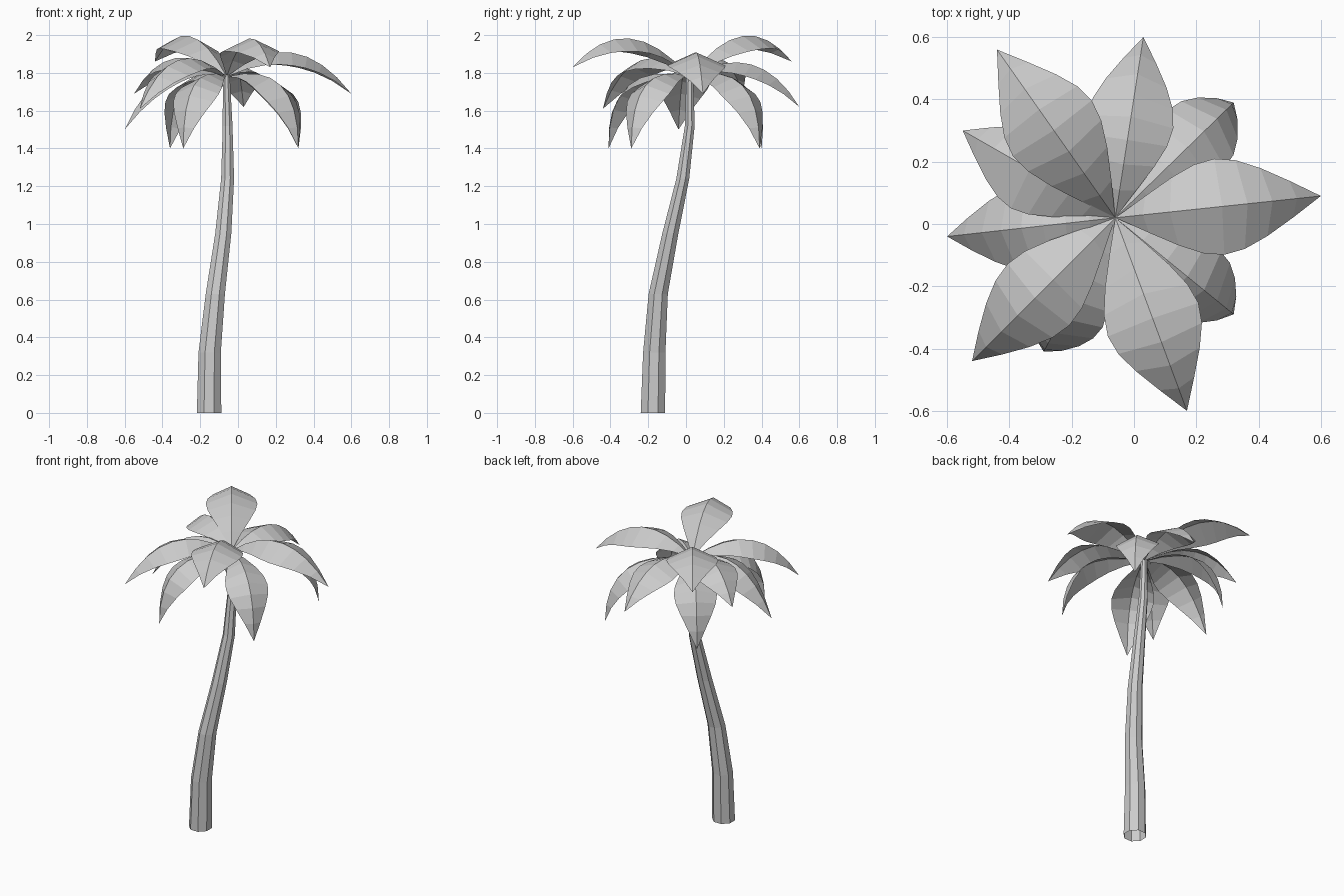
import bpy, bmesh
from math import sin, cos, pi
from mathutils import Vector

cube = bpy.data.objects.get("Cube")
if cube:
    bpy.data.objects.remove(cube, do_unlink=True)

grey = bpy.data.materials.new("plain_grey")
grey.use_nodes = True
tone = (0.6, 0.6, 0.6, 1)
grey.diffuse_color = tone
grey.node_tree.nodes["Principled BSDF"].inputs["Base Color"].default_value = tone

CROWN = Vector((-0.06, 0.02, 1.78))
UP = Vector((0, 0, 1))


def finish(bm, name):
    mesh = bpy.data.meshes.new(name)
    bm.to_mesh(mesh)
    bm.free()
    mesh.materials.append(grey)
    obj = bpy.data.objects.new(name, mesh)
    bpy.context.collection.objects.link(obj)
    return obj


def loft(bm, rows, closed):
    """Join neighbouring rows of vertices with quads."""
    for a, b in zip(rows, rows[1:]):
        n = len(a)
        for i in range(n if closed else n - 1):
            j = (i + 1) % n
            bm.faces.new((a[i], a[j], b[j], b[i]))


def trunk(path, sides=8):
    """Bent, tapering, open tube of level rings: x, y, z, radius."""
    bm = bmesh.new()
    rows = []
    for x, y, z, r in path:
        angles = [2 * pi * (i + 0.5) / sides for i in range(sides)]
        rows.append([bm.verts.new((x + r * cos(a), y + r * sin(a), z)) for a in angles])
    loft(bm, rows, True)
    return finish(bm, "trunk")


def frond(name, tip, reach, lift, width, steps=8):
    """Arching leaf with a raised midrib; reach and lift place the bend."""
    tip = Vector(tip)
    out = Vector((tip.x - CROWN.x, tip.y - CROWN.y, 0))
    bend = CROWN + out * reach
    bend.z = lift
    side = UP.cross(out).normalized()
    bm = bmesh.new()
    rows = []
    for k in range(steps + 1):
        t = k / steps
        mid = CROWN * (1 - t) ** 2 + bend * 2 * t * (1 - t) + tip * t * t
        along = ((bend - CROWN) * (1 - t) + (tip - bend) * t).normalized()
        normal = along.cross(side)
        half = width * sin(pi * t)
        drop = normal * half * 0.45
        rows.append([bm.verts.new(p) for p in
                     (mid - side * half - drop, mid, mid + side * half - drop)])
    loft(bm, rows, False)
    bmesh.ops.remove_doubles(bm, verts=bm.verts[:], dist=0.0005)
    # Upper side faces outward
    for f in bm.faces:
        f.normal_update()
    if sum(f.normal.z for f in bm.faces) < 0:
        bmesh.ops.reverse_faces(bm, faces=bm.faces[:])
    return finish(bm, name)


trunk([(-0.153, -0.175, 0, 0.07), (-0.15, -0.168, 0.32, 0.064),
       (-0.12, -0.147, 0.63, 0.055), (-0.078, -0.083, 0.95, 0.046),
       (-0.055, -0.017, 1.24, 0.037), (-0.055, 0.02, 1.52, 0.028),
       (-0.062, 0.02, 1.79, 0.02)])

# Top tier: tip position, height of bend
for i, (tip, lift) in enumerate([((0.6, 0.09, 1.69), 2.08),
                                 ((-0.44, 0.56, 1.86), 2.17),
                                 ((0.17, -0.6, 1.83), 2.16)]):
    frond(f"upper_frond_{i + 1}", tip, 0.54, lift, 0.155)

# Middle tier
for i, (tip, lift) in enumerate([((0.03, 0.6, 1.62), 1.99),
                                 ((-0.55, 0.3, 1.69), 2.02),
                                 ((-0.6, -0.04, 1.5), 1.96),
                                 ((-0.52, -0.44, 1.61), 2.04)]):
    frond(f"middle_frond_{i + 1}", tip, 0.62, lift, 0.14)

# Drooping tier
for i, (x, y) in enumerate([(0.32, 0.39), (-0.36, 0.4),
                            (-0.29, -0.41), (0.32, -0.29)]):
    frond(f"lower_frond_{i + 1}", (x, y, 1.4), 1.0, 1.88, 0.13)
